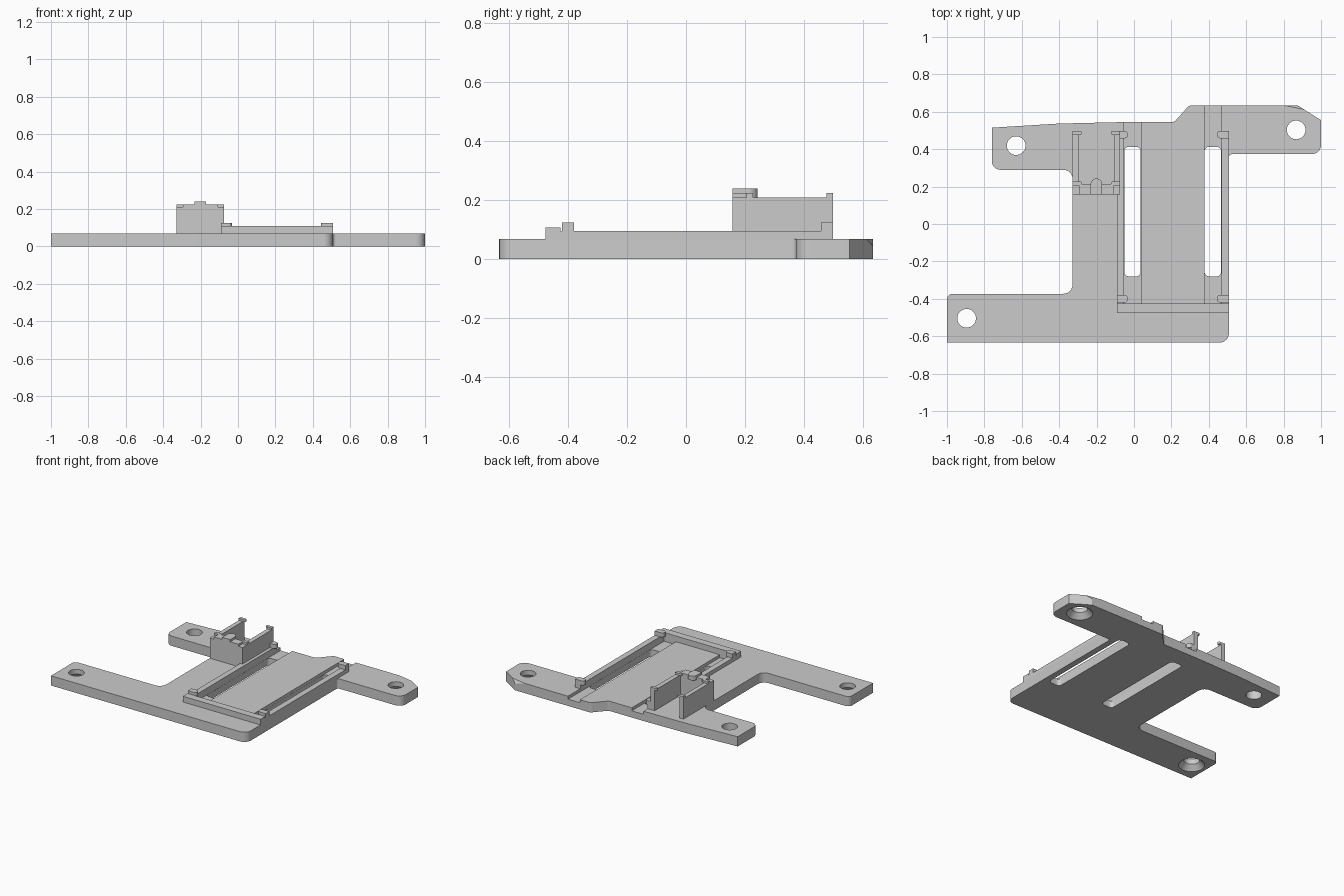
import bpy, bmesh, math
from mathutils import Vector

cube = bpy.data.objects.get("Cube")
if cube:
    bpy.data.objects.remove(cube, do_unlink=True)

GREY = (0.6, 0.6, 0.6, 1)
grey = bpy.data.materials.new("matte_grey")
grey.use_nodes = True
grey.diffuse_color = GREY
grey.node_tree.nodes["Principled BSDF"].inputs["Base Color"].default_value = GREY


def make_object(name, bm):
    bmesh.ops.recalc_face_normals(bm, faces=bm.faces)
    mesh = bpy.data.meshes.new(name)
    bm.to_mesh(mesh)
    bm.free()
    mesh.materials.append(grey)
    obj = bpy.data.objects.new(name, mesh)
    bpy.context.collection.objects.link(obj)
    return obj


def rounded(corners, steps=6):
    """Replace each (x, y, radius) corner by a circular arc."""
    points = []
    for i, (x, y, r) in enumerate(corners):
        p = Vector((x, y, 0))
        if r == 0:
            points.append(p)
            continue
        u = (Vector((*corners[i - 1][:2], 0)) - p).normalized()
        v = (Vector((*corners[(i + 1) % len(corners)][:2], 0)) - p).normalized()
        half = u.angle(v) / 2
        inward = (u + v).normalized()
        centre = p + inward * r / math.sin(half)
        side = (u - v).normalized()
        sweep = math.pi / 2 - half
        for k in range(steps + 1):
            a = sweep * (1 - 2 * k / steps)
            points.append(centre + r * (side * math.sin(a) - inward * math.cos(a)))
    return points


def prism(name, corners, z0, z1):
    bm = bmesh.new()
    base = bm.faces.new([bm.verts.new((p.x, p.y, z0)) for p in rounded(corners)])
    top = bmesh.ops.extrude_face_region(bm, geom=[base])["geom"]
    verts = [g for g in top if isinstance(g, bmesh.types.BMVert)]
    bmesh.ops.translate(bm, verts=verts, vec=(0, 0, z1 - z0))
    # The source face survives the extrusion only in some cases, so ensure a closed base
    rim = [e for e in bm.edges if e.is_boundary]
    if rim:
        bmesh.ops.holes_fill(bm, edges=rim)
    return make_object(name, bm)


def box(name, x0, x1, y0, y1, z0, z1, left=0, right=0):
    """Box whose left and right vertical edges may be rounded."""
    return prism(name, [(x0, y0, left), (x1, y0, right), (x1, y1, right), (x0, y1, left)], z0, z1)


def cone(name, x, y, z0, z1, r0, r1):
    bm = bmesh.new()
    bmesh.ops.create_cone(bm, cap_ends=True, segments=32, radius1=r0, radius2=r1, depth=z1 - z0)
    bmesh.ops.translate(bm, verts=bm.verts, vec=(x, y, (z0 + z1) / 2))
    return make_object(name, bm)


def cut(target, cutter):
    mod = target.modifiers.new("cut", "BOOLEAN")
    mod.operation = "DIFFERENCE"
    mod.solver = "EXACT"
    mod.object = cutter
    bpy.context.view_layer.objects.active = target
    bpy.ops.object.modifier_apply(modifier=mod.name)
    bpy.data.objects.remove(cutter, do_unlink=True)


TOP = 0.068

# Base plate with three mounting arms
plate = prism("base_plate", [
    (-1, -0.634, 0), (0.508, -0.634, 0.05), (0.508, 0.373, 0.015), (1, 0.373, 0.05),
    (1, 0.555, 0), (0.91, 0.612, 0), (0.875, 0.634, 0), (0.295, 0.634, 0.03),
    (0.215, 0.545, 0.03), (-0.05, 0.545, 0), (-0.4, 0.537, 0), (-0.76, 0.515, 0),
    (-0.76, 0.29, 0.045), (-0.328, 0.29, 0.05), (-0.328, -0.373, 0.05), (-1, -0.373, 0.03),
], 0, TOP)

# Sloped facet on the back left corner
bm = bmesh.new()
bm.from_mesh(plate.data)
a, b, c = Vector((0.8, 0.634, TOP)), Vector((0.91, 0.612, TOP)), Vector((0.875, 0.634, 0.045))
normal = (b - a).cross(c - a)
if normal.y < 0:
    normal.negate()
bmesh.ops.bisect_plane(bm, geom=bm.verts[:] + bm.edges[:] + bm.faces[:],
                       plane_co=a, plane_no=normal, clear_outer=True)
bmesh.ops.holes_fill(bm, edges=[e for e in bm.edges if e.is_boundary])
bmesh.ops.recalc_face_normals(bm, faces=bm.faces)
bm.to_mesh(plate.data)
bm.free()

# Shallow channels, each with a through slot
for x0, x1 in ((-0.053, 0.037), (0.376, 0.467)):
    cut(plate, box("channel_cutter", x0, x1, -0.425, 0.8, 0.047, 0.2))
    cut(plate, box("slot_cutter", x0 + 0.001, x1 - 0.001, -0.28, 0.413, -0.1, 0.2, 0.025, 0.025))

# Screw holes, two of them countersunk from below
for x, y, sunk in ((-0.63, 0.419, False), (0.867, 0.503, True), (-0.895, -0.504, True)):
    cut(plate, cone("hole_cutter", x, y, -0.1, 0.2, 0.05, 0.05))
    if sunk:
        cut(plate, cone("countersink_cutter", x, y, -0.01, 0.035, 0.092, 0.05))

# Raised tray rails and their retaining tabs
box("front_rail", -0.092, 0.508, -0.477, -0.425, TOP, 0.108)
box("right_rail", -0.092, -0.053, -0.425, 0.498, TOP, 0.095)
box("left_rail", 0.467, 0.508, -0.425, 0.498, TOP, 0.095)
for place, y in (("front", -0.42), ("back", 0.458)):
    box(place + "_right_tab", -0.092, -0.033, y, y + 0.04, 0.095, 0.125, right=0.018)
    box(place + "_left_tab", 0.443, 0.508, y, y + 0.04, 0.095, 0.125, left=0.018)

# Three-sided holder: cross wall, side walls, clip nubs
box("holder_cross_wall", -0.328, -0.075, 0.157, 0.213, TOP, 0.21)
box("holder_wall_lip", -0.295, -0.107, 0.157, 0.213, 0.21, 0.225)
for side, x0, x1, n0, n1 in (("right", -0.328, -0.297, -0.328, -0.28),
                             ("left", -0.107, -0.075, -0.122, -0.075)):
    box("holder_" + side + "_wall", x0, x1, 0.213, 0.498, TOP, 0.21)
    for place, y in (("front", 0.205), ("back", 0.476)):
        r = 0.008
        box("holder_" + place + "_" + side + "_nub", n0, n1, y, y + 0.022, 0.21, 0.225,
            left=r if side == "left" else 0, right=r if side == "right" else 0)
prism("holder_centre_tab", [(-0.232, 0.157, 0), (-0.17, 0.157, 0), (-0.17, 0.243, 0.03),
                            (-0.232, 0.243, 0.03)], 0.21, 0.24)

# Smooth the rounded corners and holes, keep edges sharp
bpy.ops.object.select_all(action="DESELECT")
plate.select_set(True)
bpy.context.view_layer.objects.active = plate
bpy.ops.object.shade_smooth_by_angle(angle=math.radians(25))
